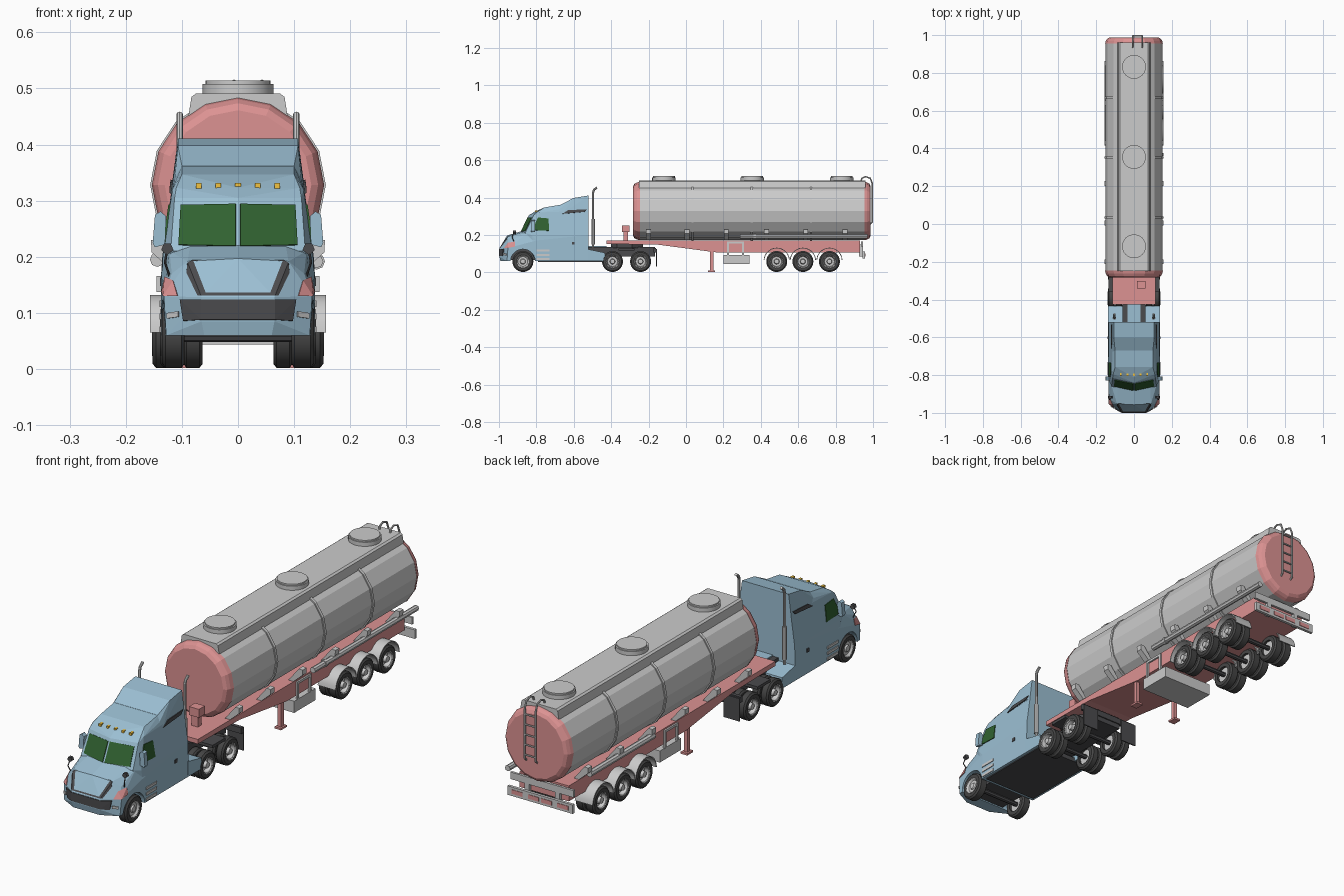
import bpy, bmesh, math
from mathutils import Vector

if "Cube" in bpy.data.objects:
    bpy.data.objects.remove(bpy.data.objects["Cube"])


def mat(name, *rgb):
    m = bpy.data.materials.new(name)
    m.diffuse_color = (*rgb, 1)
    m.use_nodes = True
    m.node_tree.nodes["Principled BSDF"].inputs["Base Color"].default_value = m.diffuse_color
    return m


RED, BLUE = mat("red", .72, .29, .29), mat("blue", .33, .52, .65)
DARK, TYRE = mat("dark", .07, .07, .075), mat("rubber", .06, .06, .06)
GLASS, AMBER = mat("glass", .03, .12, .03), mat("amber", .9, .55, .05)
W, CZ = .056, .058          # tyre radius, axle height


def add(name, bm, m=None, mirror=False, smooth=False):
    bmesh.ops.recalc_face_normals(bm, faces=bm.faces)
    me = bpy.data.meshes.new(name)
    bm.to_mesh(me)
    bm.free()
    ob = bpy.data.objects.new(name, me)
    bpy.context.collection.objects.link(ob)
    if m:
        me.materials.append(m)
    if mirror:
        ob.modifiers.new("mirror", 'MIRROR')
    for o in bpy.context.selected_objects:
        o.select_set(False)
    ob.select_set(True)
    bpy.context.view_layer.objects.active = ob
    if smooth:
        bpy.ops.object.shade_smooth_by_angle(angle=math.radians(35))
    return ob


def hull(name, pts, m=None, both=False, mirror=False):
    """Convex solid around points; both=True adds the mirrored points."""
    pts = list(pts) + ([(-x, y, z) for x, y, z in pts if x] if both else [])
    bm = bmesh.new()
    for p in pts:
        bm.verts.new(p)
    bmesh.ops.convex_hull(bm, input=bm.verts)
    loose = [v for v in bm.verts if not v.link_faces]
    bmesh.ops.delete(bm, geom=loose, context='VERTS')
    bmesh.ops.dissolve_limit(bm, angle_limit=.02, verts=bm.verts, edges=bm.edges)
    return add(name, bm, m, mirror)


def box(name, x, y, z, m=None, mirror=False):
    return hull(name, [(a, b, c) for a in x for b in y for c in z], m, mirror=mirror)


def panel(name, pts, m, t=.002, mirror=True):
    p = [Vector(q) for q in pts]
    n = (p[1] - p[0]).cross(p[2] - p[0]).normalized() * t
    return hull(name, [q + n for q in p] + [q - n for q in p], m, mirror=mirror)


def lathe(name, prof, y, z, m=None, n=28, a0=0, a1=2 * math.pi, closed=True, mirror=True):
    """Turn an (x, radius) profile around an axle along x."""
    full = a1 - a0 > 6.2
    bm = bmesh.new()
    k = n if full else n + 1
    rings = [[bm.verts.new((x, y + r * math.cos(a), z + r * math.sin(a))) for x, r in prof]
             for a in (a0 + (a1 - a0) * i / n for i in range(k))]
    c = len(prof)
    for i in range(n):
        p, q = rings[i], rings[(i + 1) % k]
        for j in range(c if closed else c - 1):
            bm.faces.new((p[j], p[(j + 1) % c], q[(j + 1) % c], q[j]))
    if not full:
        bm.faces.new(rings[0])
        bm.faces.new(rings[-1])
    bmesh.ops.remove_doubles(bm, verts=bm.verts, dist=1e-5)
    return add(name, bm, m, mirror, True)


def tube(name, pts, r, m=None, mirror=False):
    cu = bpy.data.curves.new(name, 'CURVE')
    cu.dimensions, cu.bevel_depth, cu.bevel_resolution, cu.use_fill_caps = '3D', r, 2, True
    s = cu.splines.new('POLY')
    s.points.add(len(pts) - 1)
    for p, q in zip(s.points, pts):
        p.co = (*q, 1)
    tmp = bpy.data.objects.new(name, cu)
    bpy.context.collection.objects.link(tmp)
    bm = bmesh.new()
    bm.from_mesh(tmp.to_mesh())
    bpy.data.objects.remove(tmp)
    return add(name, bm, m, mirror, True)


def shell(name, stations, m=None, n=16):
    """Faceted oval body through (y, scale) stations."""
    bm = bmesh.new()
    rings = [[bm.verts.new((.152 * s * math.sin(2 * math.pi * i / n), y,
                            .328 + .155 * s * math.cos(2 * math.pi * i / n))) for i in range(n)]
             for y, s in stations]
    for p, q in zip(rings, rings[1:]):
        for i in range(n):
            bm.faces.new((p[i], p[i - 1], q[i - 1], q[i]))
    bm.faces.new(rings[0])
    bm.faces.new(rings[-1])
    return add(name, bm, m)


# Tank with red ends, bands, top ridge and manholes
shell("tank", [(-.25, 1), (.96, 1)])
shell("tank_front_end", [(-.283, .86), (-.275, .94), (-.262, .985), (-.245, 1.01)], RED)
shell("tank_rear_end", [(.955, 1.01), (.968, .985), (.98, .94), (.987, .86)], RED)
for y in (.035, .352, .668):
    shell("tank_band", [(y - .006, 1.03), (y + .006, 1.03)])
hull("tank_ridge", [(x, y, z) for y in (-.25, .96) for x, z in ((.09, .44), (.083, .485), (.075, .491))], both=True)
for y in (-.118, .355, .832):
    bm = bmesh.new()
    for r, z, d in ((.063, .497, .022), (.058, .51, .008)):
        g = bmesh.ops.create_cone(bm, cap_ends=True, segments=24, radius1=r, radius2=r, depth=d)
        bmesh.ops.translate(bm, verts=g["verts"], vec=(0, y, z))
    add("manhole", bm, smooth=True)

# Rear ladder
for x in (-.007, .043):
    tube("ladder_rail", [(x, .935, .485), (x, .94, .503), (x, .96, .512), (x, .985, .503),
                         (x, .996, .475), (x, .996, .27), (x, .98, .255)], .004)
for i in range(5):
    tube("ladder_rung", [(-.007, .996, .285 + .042 * i), (.043, .996, .285 + .042 * i)], .0035)

# Trailer deck: shallow gooseneck and deep rear frame
D = .113
hull("trailer_gooseneck", [(D, y, z) for y, z in ((-.425, .171), (-.425, .152), (-.15, .148), (-.15, .171))], RED, True)
hull("trailer_transition", [(D, y, z) for y, z in ((-.15, .171), (-.15, .148), (.16, .107), (.16, .171))], RED, True)
box("trailer_frame", (-D, D), (.16, .93), (.107, .171), RED)
box("front_post", (.022, .05), (-.335, -.31), (.17, .23), RED)
box("front_post_head", (.015, .06), (-.342, -.303), (.215, .25), RED)
box("landing_leg", (.092, .108), (.128, .146), (.01, .12), RED, True)
box("landing_foot", (.085, .115), (.118, .156), (.002, .01), RED, True)
for y in (-.2, .005, .215, .43, .64, .85):
    hull("tank_saddle", [(x, y + d, z) for d in (-.013, .013) for x, z in
                         ((.09, .172), (.113, .172), (.154, .208), (.155, .23), (.138, .232))], mirror=True)
tube("hose_tube_right", [(.14, .29, .192), (.14, .97, .192)], .012)
tube("hose_tube_collar", [(.14, .36, .192), (.14, .375, .192)], .015)
tube("hose_tube_left", [(-.144, .42, .195), (-.144, .84, .195)], .013)

# Underslung box and hangers
box("tool_box", (-.118, .118), (.2, .34), (.044, .092))
for y in (.225, .305):
    box("box_hanger", (.112, .12), (y - .005, y + .005), (.09, .165), None, True)
box("box_hanger_rail", (.112, .12), (.22, .31), (.155, .165), None, True)

# Rear bumper bars
box("rear_light_bar", (-.145, .145), (.935, .945), (.137, .166))
box("rear_bumper", (-.15, .15), (.945, .957), (.075, .112))
box("bumper_bracket", (.06, .08), (.925, .945), (.085, .15), None, True)
for x in (.03, .105):
    box("rear_lamp", (x - .025, x + .025), (.956, .959), (.085, .102), RED, True)


# Wheels
def tyre(name, x0, x1, y):
    lathe(name, [(x0, .033), (x0, .049), (x0 + .006, W), (x1 - .006, W), (x1, .049), (x1, .033)],
          y, CZ, TYRE)


def wheel(name, x0, x1, y, dual):
    if dual:
        mid = (x0 + x1) / 2
        tyre(name + "_inner_tyre", x0, mid - .003, y)
        tyre(name + "_outer_tyre", mid + .003, x1, y)
    else:
        tyre(name + "_tyre", x0, x1, y)
    d = .02 if dual else .008
    lathe(name + "_rim", [(x0 + .01, 0), (x0 + .01, .034), (x1 + .001, .035), (x1 - .003, .03), (x1 - d, .026),
                          (x1 - d, .015), (x1 - .002, .012), (x1, 0)], y, CZ, closed=False)
    tube(name + "_axle", [(-x0 - .01, y, CZ), (x0 + .01, y, CZ)], .01, DARK)


wheel("steer", .095, .135, -.872, False)
for y in (-.393, -.243):
    wheel("drive", .063, .138, y, True)
for y in (.485, .625, .767):
    wheel("trailer", .065, .152, y, True)
    lathe("trailer_mudguard", [(.075, .066), (.157, .066), (.157, .07), (.075, .07)], y, CZ + .004,
          n=14, a0=.05, a1=math.pi - .05)

# Tractor frame, coupling plate and flaps
box("tractor_frame", (-.06, .06), (-.93, -.165), (.085, .135), DARK)
box("cab_floor", (-.125, .125), (-.79, -.45), (.056, .075), DARK)
box("inner_arch", (-.085, .085), (-.95, -.79), (.065, .14), DARK)
hull("coupling_plate", [(x, y, z) for x, y in ((.085, -.37), (.085, -.29), (.04, -.23), (.05, -.4))
                        for z in (.13, .151)], DARK, True)
box("drive_guard", (.063, .136), (-.36, -.275), (.116, .128), DARK, True)
box("frame_rear_bar", (-.137, .137), (-.175, -.16), (.105, .13), DARK)
box("mud_flap", (.063, .137), (-.16, -.155), (.03, .125), DARK, True)

# Hood with cut wheel arches
hood = hull("hood", [(.06, -.992, .06), (.065, -.998, .085), (.065, -.998, .128), (.09, -.952, .192), (.128, -.957, .06),
                     (.132, -.952, .13), (.118, -.935, .17), (.137, -.8, .06), (.137, -.8, .17),
                     (.122, -.845, .21), (.085, -.85, .222), (0, -.86, .226), (0, -.957, .197)], BLUE, True)
cutter = lathe("arch_cutter", [(-.2, 0), (-.2, .066), (.2, .066), (.2, 0)], -.872, CZ, closed=False, mirror=False)
cutter.hide_render = True
bpy.context.view_layer.objects.active = hood
b = hood.modifiers.new("arch", 'BOOLEAN')
b.operation, b.object = 'DIFFERENCE', cutter
bpy.ops.object.modifier_apply(modifier="arch")
bpy.data.objects.remove(cutter)

# Cab, sleeper roof and rear side fairings
hull("cab", [(.137, -.8, .06), (.137, -.8, .17), (.134, -.825, .2), (0, -.885, .21), (.12, -.86, .21),
             (.113, -.815, .305), (0, -.84, .305), (.11, -.795, .323), (0, -.812, .323), (.1, -.757, .347),
             (.1, -.66, .363), (.137, -.52, .06), (.135, -.52, .2), (.117, -.785, .32), (.117, -.52, .33),
             (.108, -.52, .363)], BLUE, True)
hull("sleeper_roof", [(.113, -.68, .335), (.1, -.67, .362), (.107, -.6, .398), (.107, -.52, .411),
                      (.119, -.52, .32), (.119, -.66, .315)], BLUE, True)
hull("side_fairing", [(x, y, z) for x in (.06, .137) for y, z in
                      ((-.525, .06), (-.525, .124), (-.435, .105), (-.43, .06))], BLUE, mirror=True)
box("rear_deck", (-.035, .035), (-.525, -.425), (.13, .14), BLUE)


# Windows, vents and grilles laid on the body surfaces
def screen(x, z):
    return (x, -.886 + .045 * (z - .21) / .095 + .212 * x, z)


def side(y, z):
    return (.1355 - .0145 * (z - .2) / .1, y, z)


def nose(x, z):
    return (x, -.999 + .046 * (z - .128) / .064, z)


panel("windshield", [screen(.004, .219), screen(.106, .221), screen(.102, .292), screen(.004, .294)], GLASS)
panel("side_window", [side(-.822, .226), side(-.732, .222), side(-.735, .288), side(-.792, .293)], GLASS)
panel("sleeper_vent", [(.1195, -.66, .313), (.119, -.545, .323), (.117, -.53, .337), (.118, -.63, .332)], DARK, .003)
hull("upper_grille", [nose(.066, .131), nose(.09, .19), nose(.082, .194), (.096, -.972, .132), (.1, -.938, .155),
                      (.066, -.98, .131), (.082, -.94, .19)], DARK, True)
hull("lower_grille", [(.066, -1, .088), (.066, -1, .124), (.104, -.979, .124), (.098, -.981, .086),
                      (.06, -.97, .088), (.1, -.96, .124)], DARK, True)
hull("headlight", [(.108, -.973, .13), (.134, -.953, .13), (.137, -.915, .138), (.131, -.915, .165),
                   (.116, -.952, .158), (.1, -.93, .14)], RED, mirror=True)
panel("fog_lamp", [(.106, -.976, .093), (.126, -.962, .09), (.126, -.962, .1), (.106, -.976, .103)], None)
for x in (-.07, -.035, 0, .035, .07):
    box("roof_marker", (x - .005, x + .005), (-.806, -.788), (.322, .332), AMBER)
for z in (.072, .095, .118):
    box("cab_step", (.13, .14), (-.8, -.73), (z - .007, z + .004), None, True)
box("fuel_cap", (.13, .139), (-.61, -.595), (.148, .163), DARK, True)

# Mirrors and exhaust stacks
hull("door_mirror", [(x, y, z) for y in (-.828, -.808) for x, z in
                     ((.13, .222), (.148, .217), (.152, .225), (.148, .275), (.138, .281), (.128, .272))], BLUE, mirror=True)
tube("door_mirror_arm", [(.12, -.8, .23), (.14, -.815, .23)], .003, DARK, True)
tube("hood_mirror_arm", [(.122, -.92, .165), (.13, -.93, .19), (.127, -.92, .21)], .0022, DARK, True)
hull("hood_mirror", [(x, y, z) for y in (-.924, -.91) for x, z in
                     ((.115, .212), (.12, .224), (.132, .224), (.137, .212), (.127, .203))], DARK, mirror=True)
tube("exhaust_stack", [(.104, -.497, .13), (.104, -.497, .425), (.104, -.492, .441), (.104, -.476, .454)], .006, None, True)
tube("exhaust_muffler", [(.104, -.497, .15), (.104, -.497, .285)], .0095, None, True)
